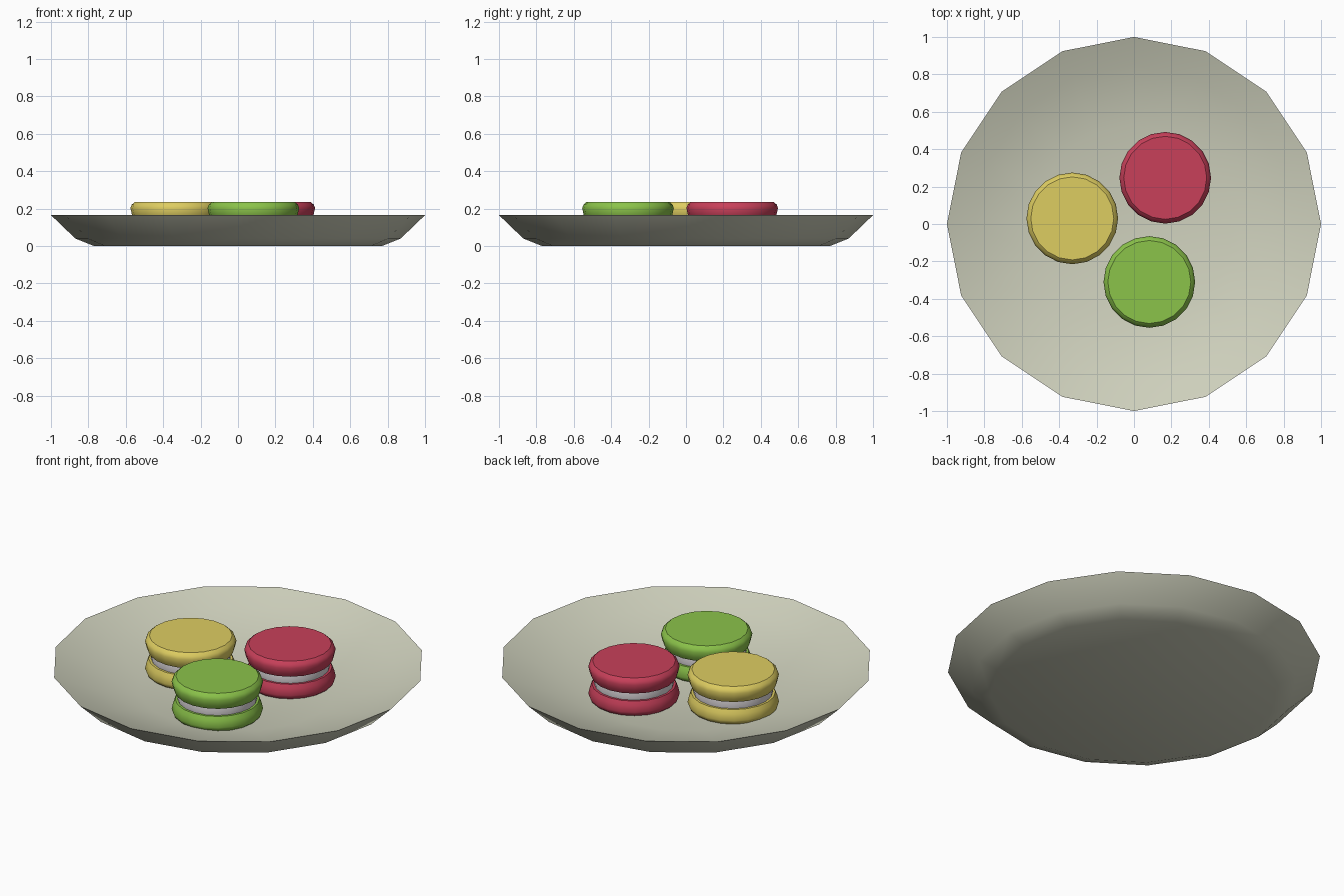
import bpy, bmesh, math

if "Cube" in bpy.data.objects:
    bpy.data.objects.remove(bpy.data.objects["Cube"])


def material(name, rgb):
    """Flat material from 0-255 sRGB values."""
    m = bpy.data.materials.new(name)
    lin = [((c / 255 + 0.055) / 1.055) ** 2.4 for c in rgb]
    m.diffuse_color = (*lin, 1)
    m.use_nodes = True
    m.node_tree.nodes["Principled BSDF"].inputs["Base Color"].default_value = m.diffuse_color
    return m


def lathe(name, profile, sides, mat, loc=(0, 0, 0), angle=35):
    """Closed solid turned from (radius, z) points listed bottom to top."""
    bm = bmesh.new()
    rings = []
    for r, z in profile:
        rings.append([bm.verts.new((r * math.cos(2 * math.pi * i / sides),
                                    r * math.sin(2 * math.pi * i / sides), z))
                      for i in range(sides)])
    for a, b in zip(rings, rings[1:]):
        for i in range(sides):
            j = (i + 1) % sides
            bm.faces.new((a[i], a[j], b[j], b[i]))
    bm.faces.new(rings[0][::-1])
    bm.faces.new(rings[-1])
    mesh = bpy.data.meshes.new(name)
    bm.to_mesh(mesh)
    bm.free()
    mesh.materials.append(mat)
    ob = bpy.data.objects.new(name, mesh)
    ob.location = loc
    bpy.context.collection.objects.link(ob)
    bpy.ops.object.select_all(action='DESELECT')
    ob.select_set(True)
    bpy.context.view_layer.objects.active = ob
    bpy.ops.object.shade_smooth_by_angle(angle=math.radians(angle))
    return ob


# Shallow sixteen-sided plate: outside up to the rim, then down to the inner floor
plate_mat = material("warm grey china", (207, 209, 189))
lathe("plate", [(0.77, 0), (0.87, 0.04), (1.0, 0.165),
                (0.85, 0.105), (0.53, 0.014)], 16, plate_mat, angle=50)

# Macaron shell outline, measured from the filling outwards
shell = [(0.226, 0.0), (0.237, 0.022), (0.245, 0.058), (0.238, 0.076), (0.222, 0.09)]
top_shell = [(r, 0.145 + z) for r, z in shell]
bottom_shell = [(r, 0.1 - z) for r, z in reversed(shell)]
filling = [(0.212, 0.095), (0.216, 0.122), (0.212, 0.15)]
cream = material("cream filling", (224, 219, 222))

# Three macarons
for flavour, rgb, x, y in (("lemon", (222, 205, 97), -0.33, 0.03),
                           ("raspberry", (200, 64, 90), 0.167, 0.247),
                           ("pistachio", (139, 195, 74), 0.082, -0.31)):
    mat = material(flavour + " shell", rgb)
    lathe(flavour + "_bottom_shell", bottom_shell, 20, mat, (x, y, 0))
    lathe(flavour + "_filling", filling, 20, cream, (x, y, 0))
    lathe(flavour + "_top_shell", top_shell, 20, mat, (x, y, 0))
